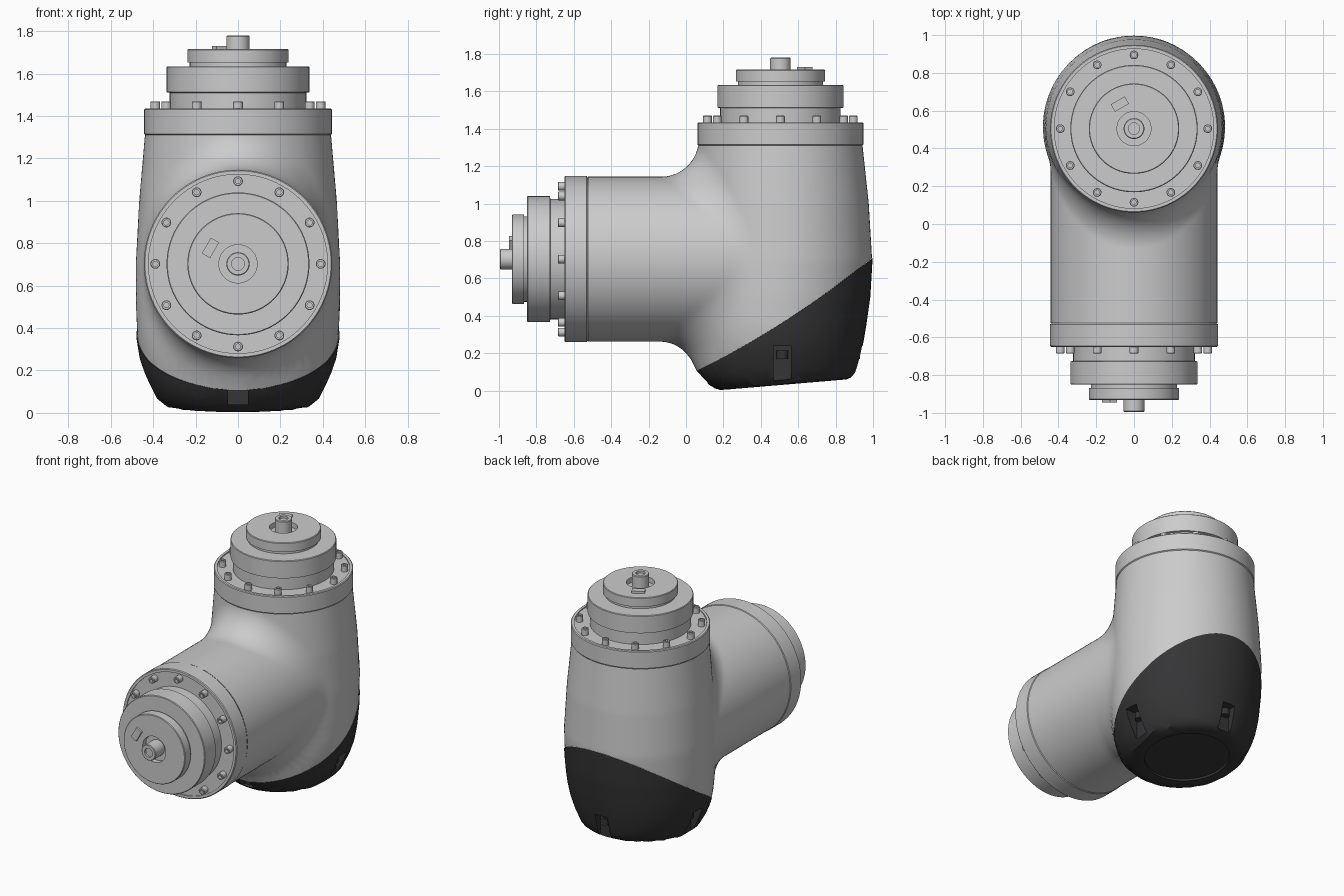
import bpy, bmesh, math
from mathutils import Matrix, Vector

if "Cube" in bpy.data.objects:
    bpy.data.objects.remove(bpy.data.objects["Cube"])

dark = bpy.data.materials.new("dark_cap")
dark.diffuse_color = (0.035, 0.035, 0.037, 1)
dark.use_nodes = True
dark.node_tree.nodes["Principled BSDF"].inputs["Base Color"].default_value = dark.diffuse_color


def finish(bm, name, angle=35):
    me = bpy.data.meshes.new(name)
    bm.to_mesh(me)
    bm.free()
    ob = bpy.data.objects.new(name, me)
    bpy.context.collection.objects.link(ob)
    smooth(ob, angle)
    return ob


def smooth(ob, angle=35):
    bpy.ops.object.select_all(action='DESELECT')
    ob.select_set(True)
    bpy.context.view_layer.objects.active = ob
    bpy.ops.object.shade_smooth_by_angle(angle=math.radians(angle))


def lathe(bm, profile, mat, steps=72):
    """Spin a (radius, height) profile around local z."""
    rings = []
    for r, h in profile:
        if r == 0:
            rings.append([bm.verts.new(mat @ Vector((0, 0, h)))] * steps)
        else:
            rings.append([bm.verts.new(mat @ Vector((r * math.cos(a), r * math.sin(a), h)))
                          for a in (2 * math.pi * i / steps for i in range(steps))])
    for lo, hi in zip(rings, rings[1:]):
        for i in range(steps):
            j = (i + 1) % steps
            bm.faces.new(dict.fromkeys((lo[i], lo[j], hi[j], hi[i])))


def lathe_object(name, profile, mat, steps=72):
    bm = bmesh.new()
    lathe(bm, profile, mat, steps)
    bmesh.ops.recalc_face_normals(bm, faces=bm.faces)
    return finish(bm, name)


def box(name, mat, size):
    bm = bmesh.new()
    bmesh.ops.create_cube(bm, size=1, matrix=mat @ Matrix.Diagonal((*size, 1)))
    return finish(bm, name)


# Housing shape: tapered column and pipe blended by a fillet
# rows: z, half width, front y, back y
COLUMN = [(-.1, .31, .24, .86), (0, .345, .155, .88), (.1, .395, .06, .908), (.17, .43, .05, .928),
          (.25, .458, .045, .945), (.35, .474, .04, .962), (.5, .481, .035, .983),
          (.7, .482, .035, .995), (1.0, .466, .045, .977), (1.31, .439, .066, .944), (3, .3, .2, .8)]


def column_at(z):
    z = min(max(z, -.099), 2.9)
    for a, b in zip(COLUMN, COLUMN[1:]):
        if z <= b[0]:
            k = (z - a[0]) / (b[0] - a[0])
            return [p + (q - p) * k for p, q in zip(a[1:], b[1:])]


def field(p):
    x, y, z = p
    w, front, back = column_at(z)
    dy = (y - (front + back) / 2) / ((back - front) / 2)
    q = math.hypot(x / w, dy) + 1e-6
    a = (q - 1) * w
    rho = math.hypot(x, z - .703) + 1e-6
    b = max(rho - .441, y - .5)
    r = .185 * max(0, 1 - (abs(x / w) / q) * (abs(x) / rho)) + 1e-4
    f = max(r, min(a, b)) - math.hypot(max(r - a, 0), max(r - b, 0))
    floor = .085 * (y - .15) - z
    r = .04
    return min(-r, max(f, floor)) + math.hypot(max(r + f, 0), max(r + floor, 0))


def housing():
    """Elbow grid whose sections fan round the inner corner."""
    pivot = Vector((0, -.13, 1.31))
    stations = [(Vector((0, -.525 + .395 * i / 12, .703)), Vector((0, 0, -1))) for i in range(12)]
    for i in range(81):
        k = i / 80
        e = Vector((0, math.sin(k * math.pi / 2), -math.cos(k * math.pi / 2)))
        stations.append((pivot + e * (.607 + .028 * k), e))
    bm = bmesh.new()
    n, rings = 96, []
    for c, e in stations:
        ring = []
        for i in range(n):
            t = 2 * math.pi * i / n
            d = e * math.cos(t) + Vector((math.sin(t), 0, 0))
            lo, hi = 0, 1.2
            for _ in range(18):
                m = (lo + hi) / 2
                if field(c + d * m) < 0:
                    lo = m
                else:
                    hi = m
            ring.append(bm.verts.new(c + d * lo))
        rings.append(ring)
    for lo, hi in zip(rings, rings[1:]):
        for i in range(n):
            bm.faces.new((lo[i], lo[i - 1], hi[i - 1], hi[i]))
    bmesh.ops.recalc_face_normals(bm, faces=bm.faces)
    return bm


def cut(bm, keep_top):
    """Split along the gently curved seam between housing and cap."""
    def seam(y):
        u = y - .045
        return .1 + .48 * u + .17 * u * u
    for v in bm.verts:
        v.co.z -= seam(v.co.y)
    bmesh.ops.bisect_plane(bm, geom=bm.verts[:] + bm.edges[:] + bm.faces[:], dist=1e-5,
                           plane_co=(0, 0, 0), plane_no=(0, 0, 1),
                           clear_inner=keep_top, clear_outer=not keep_top)
    if not keep_top:
        bmesh.ops.holes_fill(bm, edges=[e for e in bm.edges if e.is_boundary])
        bmesh.ops.recalc_face_normals(bm, faces=bm.faces)
    for v in bm.verts:
        v.co.z += seam(v.co.y)


shell = housing()
lower = shell.copy()
cut(shell, True)
cut(lower, False)
finish(shell, "elbow_housing", 40)

# Dark end cap, very slightly proud of the housing
for v in lower.verts:
    v.co.x *= 1.01
    v.co.y = .52 + (v.co.y - .52) * 1.005
cap = finish(lower, "end_cap")
cap.data.materials.append(dark)

# Four screw slots and the round bottom recess
cutters = []
for i in range(4):
    turn = Matrix.Translation((0, .515, 0)) @ Matrix.Rotation(i * math.pi / 2, 4, 'Z')
    cutters.append(box("slot_cutter", turn @ Matrix.Translation((.567, 0, .14)), (.4, .095, .2)))
    screw = lathe_object("cap_screw", [(0, .17), (.03, .17), (.03, .215), (.014, .215), (.014, .2), (0, .2)],
                         turn @ Matrix.Translation((.385, 0, 0)), 20)
    screw.data.materials.append(dark)
tilt = Matrix.Translation((0, .525, .032)) @ Matrix.Rotation(math.atan(.085), 4, 'X')
cutters.append(lathe_object("recess_cutter", [(0, -.1), (.28, -.1), (.27, .014), (0, .014)], tilt))
for c in cutters:
    c.hide_render = True
    mod = cap.modifiers.new("cut", 'BOOLEAN')
    mod.operation, mod.solver, mod.object = 'DIFFERENCE', 'EXACT', c
    bpy.context.view_layer.objects.active = cap
    bpy.ops.object.modifier_apply(modifier=mod.name)
    bpy.data.objects.remove(c)
smooth(cap)

# Two identical drive outputs: upward and forward
FLANGE = [(.40, 0), (.437, 0), (.444, .006), (.444, .12), (.439, .125), (.422, .125), (.422, .117), (.3, .117)]
DRIVE = [(.322, .11), (.322, .2), (.337, .203), (.337, .321), (.333, .325), (.228, .325), (.228, .342),
         (.239, .342), (.239, .402), (.235, .406), (.09, .406), (.09, .37), (.055, .37), (.055, .466),
         (.051, .47), (.03, .47), (.03, .455), (0, .455)]
BOLT = [(.023, .11), (.023, .157), (.02, .16), (.012, .16), (.012, .14), (0, .14)]
outputs = {
    "upper": Matrix.Translation((0, .505, 1.31)),
    "front": Matrix.Translation((0, -.525, .703)) @ Matrix.Rotation(math.pi / 2, 4, 'X')
             @ Matrix.Rotation(math.pi / 6, 4, 'Z')}
for side, m in outputs.items():
    lathe_object(side + "_flange", FLANGE, m, 96)
    lathe_object(side + "_drive", DRIVE, m, 96)
    bm = bmesh.new()
    for i in range(12):
        lathe(bm, BOLT, m @ Matrix.Rotation(i * math.pi / 6, 4, 'Z') @ Matrix.Translation((.39, 0, 0)), 20)
    bmesh.ops.recalc_face_normals(bm, faces=bm.faces)
    finish(bm, side + "_bolts")
    box(side + "_key", m @ Matrix.Translation((-.075, .13, .41)) @ Matrix.Rotation(math.pi / 6, 4, 'Z'),
        (.085, .045, .022))
